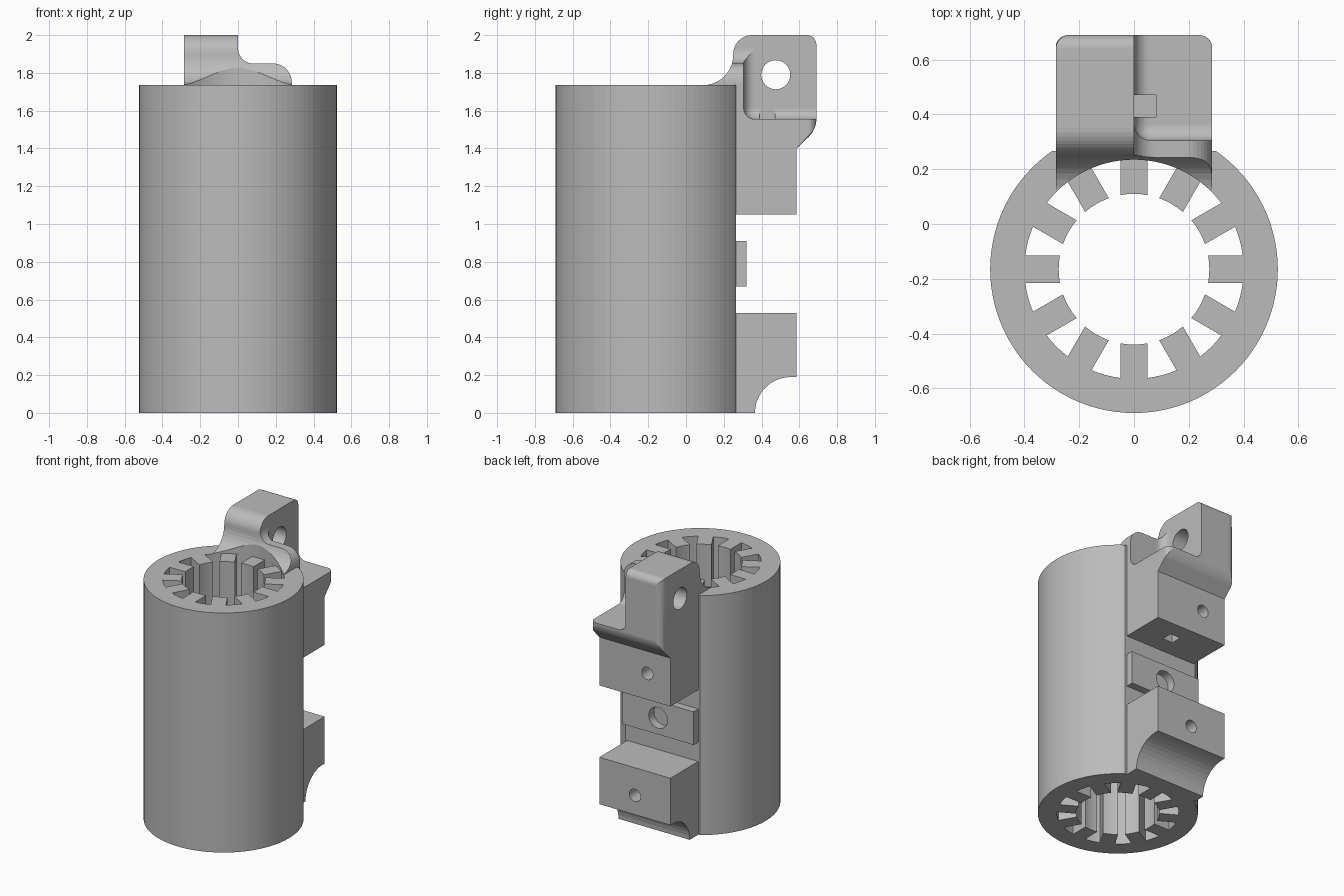
import bpy, bmesh
from math import sin, cos, pi, radians, sqrt, atan2
from mathutils import Vector

cube = bpy.data.objects.get("Cube")
if cube:
    bpy.data.objects.remove(cube, do_unlink=True)

grey = bpy.data.materials.new("plain grey")
grey.use_nodes = True
grey.diffuse_color = (0.5, 0.5, 0.5, 1)
grey.node_tree.nodes["Principled BSDF"].inputs["Base Color"].default_value = (0.5, 0.5, 0.5, 1)

AXIS_Y = -0.165
TUBE_TOP = 1.735
HALF = 0.285


def prism(name, points, lo, hi, axis):
    """Extrude a closed outline along x (y,z points), y (x,z points) or z (x,y points)."""
    place = {"x": lambda a, b, t: (t, a, b),
             "y": lambda a, b, t: (a, t, b),
             "z": lambda a, b, t: (a, b, t)}[axis]
    bm = bmesh.new()
    face = bm.faces.new([bm.verts.new(place(a, b, lo)) for a, b in points])
    ext = bmesh.ops.extrude_face_region(bm, geom=[face])
    moved = [g for g in ext["geom"] if isinstance(g, bmesh.types.BMVert)]
    bmesh.ops.translate(bm, verts=moved, vec=Vector(place(0, 0, hi - lo)))
    bmesh.ops.recalc_face_normals(bm, faces=bm.faces)
    mesh = bpy.data.meshes.new(name)
    bm.to_mesh(mesh)
    bm.free()
    mesh.materials.append(grey)
    obj = bpy.data.objects.new(name, mesh)
    bpy.context.scene.collection.objects.link(obj)
    return obj


def box(name, x, y, z):
    return prism(name, [(x[0], y[0]), (x[1], y[0]), (x[1], y[1]), (x[0], y[1])], *z, "z")


def arc(a, b, r, start, end, n=10):
    return [(a + r * cos(radians(start + (end - start) * i / n)),
             b + r * sin(radians(start + (end - start) * i / n))) for i in range(n + 1)]


def circle(a, b, r, n=32):
    return arc(a, b, r, 0, 360, n)[:-1]


def combine(target, tool, operation="DIFFERENCE"):
    """Apply a boolean and remove the tool."""
    mod = target.modifiers.new("cut", "BOOLEAN")
    mod.operation, mod.object, mod.solver = operation, tool, "EXACT"
    bpy.context.view_layer.update()
    result = bpy.data.meshes.new_from_object(
        target.evaluated_get(bpy.context.evaluated_depsgraph_get()))
    target.modifiers.clear()
    target.data = result
    bpy.data.objects.remove(tool, do_unlink=True)


def bevel(obj, test, radius):
    """Round the edges whose two ends both pass the test."""
    bm = bmesh.new()
    bm.from_mesh(obj.data)
    edges = [e for e in bm.edges if all(test(v.co) for v in e.verts)]
    bmesh.ops.bevel(bm, geom=edges, offset=radius, offset_type="OFFSET",
                    segments=8, profile=0.5, affect="EDGES")
    bm.to_mesh(obj.data)
    bm.free()


# Tube with a flat strip down its back
body = prism("splined_tube_with_bracket", circle(0, AXIS_Y, 0.525, 96), 0, TUBE_TOP, "z")
combine(body, box("flat_cutter", (-0.3, 0.3), (0.266, 1), (-1, 3)))

# Upper bracket: side outline with front fillet, rounded top and sloped underside
outline = [(0.15, 1.05), (0.585, 1.05), (0.585, 1.4), (0.69, 1.5), (0.69, 2)]
outline += arc(0.35, 1.9, 0.1, 90, 180)
outline += arc(0.09, 1.895, 0.16, 0, -90)
outline += [(0.09, 1.6)]
bracket = prism("upper_bracket", outline, -HALF, HALF, "x")
bevel(bracket, lambda c: c.y > 0.68, 0.05)

# Low ridge on the left half: step down, then rounded outer shoulder
step = [(0, 3), (0, 1.93)] + arc(0.08, 1.93, 0.08, 180, 270)[1:]
step += arc(0.185, 1.75, 0.1, 90, 0) + [(0.285, 1.735), (1, 1.735), (1, 3)]
combine(bracket, prism("step_cutter", step, -1, 2, "y"))

# Shelf recess with filleted inner edges
recess = box("recess_cutter", (0, 1), (0.305, 1), (1.555, 3))
bevel(recess, lambda c: c.x < 0.01 and (c.y < 0.31 or c.z < 1.56) or
      (c.y < 0.31 and c.z < 1.56), 0.06)
combine(bracket, recess)
combine(bracket, prism("pin_cutter", circle(0.475, 1.79, 0.077), -1, 1, "x"))
for z in ((0.9, 1.2), (1.4, 1.62)):
    combine(bracket, box("slot_cutter", (0, 0.08), (0.39, 0.47), z))
combine(bracket, prism("screw_cutter", circle(-0.1, 1.24, 0.045), 0.4, 1, "y"))
combine(body, bracket, "UNION")

# Lower block with scooped underside
lower = [(0.15, 0), (0.36, 0)] + arc(0.555, 0, 0.19, 180, 90)
lower += [(0.585, 0.19), (0.585, 0.53), (0.15, 0.53)]
block = prism("lower_block", lower, -HALF, HALF, "x")
combine(block, prism("screw_cutter", circle(0, 0.33, 0.045), 0.4, 1, "y"))
combine(body, block, "UNION")

# Thin middle pad with a round pocket
pad = box("middle_pad", (-HALF, HALF), (0.2, 0.32), (0.67, 0.91))
combine(body, pad, "UNION")
combine(body, prism("pocket_cutter", circle(0, 0.79, 0.075), 0.26, 1, "y"))

# Bore with twelve straight-sided teeth
INNER, OUTER, W = 0.275, 0.4, 0.05
gear = []
for k in range(12):
    a = k * 30
    ti = atan2(W, sqrt(INNER ** 2 - W ** 2)) * 180 / pi
    to = atan2(W, sqrt(OUTER ** 2 - W ** 2)) * 180 / pi
    gear += arc(0, AXIS_Y, INNER, a - ti, a + ti, 4)
    gear += arc(0, AXIS_Y, OUTER, a + to, a + 30 - to, 4)
combine(body, prism("spline_cutter", gear, -1, 3, "z"))
combine(body, prism("clearance_cutter", circle(0, AXIS_Y, OUTER, 96), TUBE_TOP, 3, "z"))

for poly in body.data.polygons:
    poly.use_smooth = False
    poly.material_index = 0
